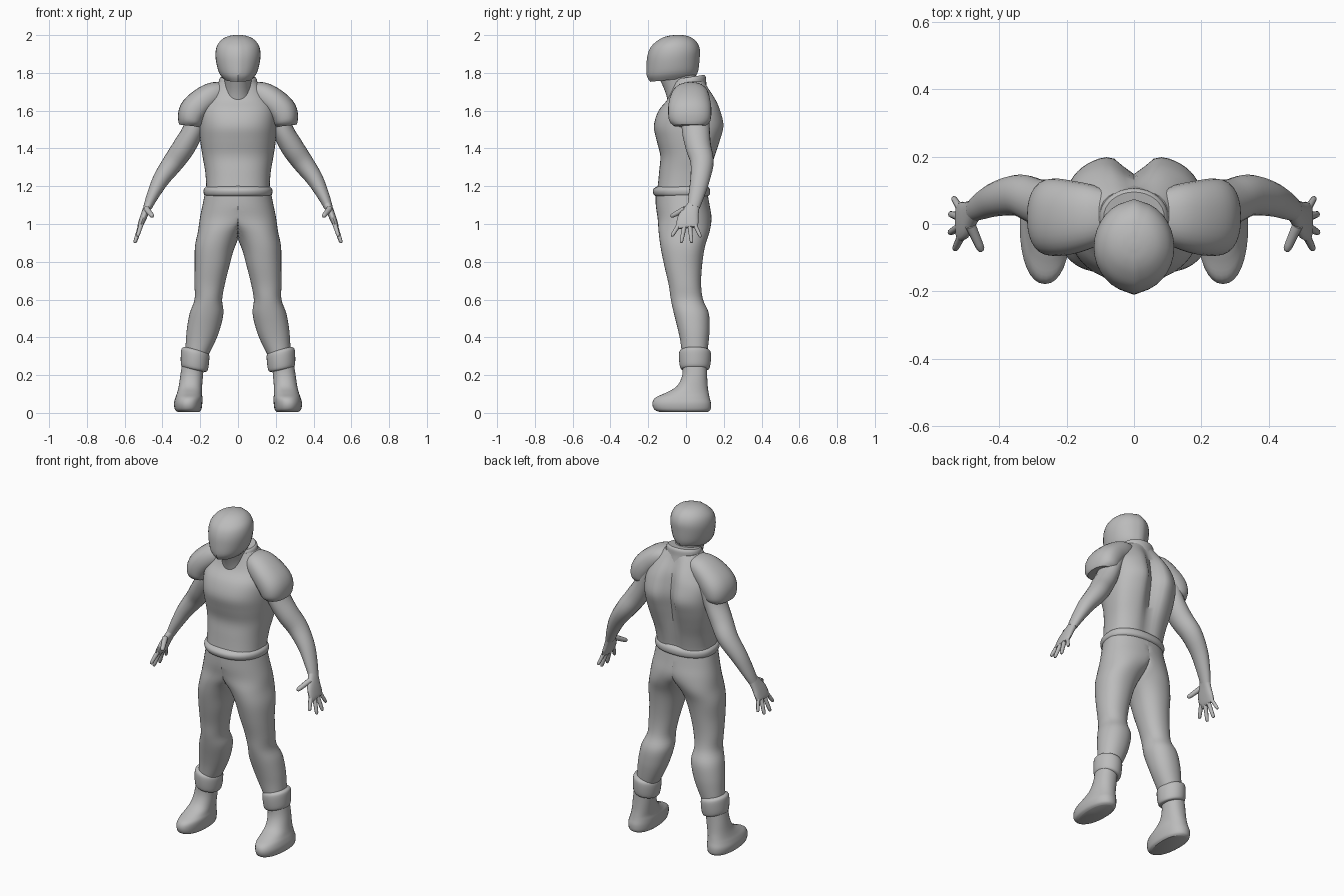
import bpy, bmesh, math
from mathutils import Vector

grey = bpy.data.materials.new("plain grey")
grey.diffuse_color = (0.5, 0.5, 0.5, 1)


def spline(rows, steps):
    """Smoothly interpolate rows of numbers (Catmull-Rom)."""
    out = []
    for i in range(len(rows) - 1):
        a, b = rows[max(i - 1, 0)], rows[i]
        c, d = rows[i + 1], rows[min(i + 2, len(rows) - 1)]
        for k in range(steps):
            t = k / steps
            out.append([0.5 * (2 * q + (r - p) * t + (2 * p - 5 * q + 4 * r - s) * t * t
                               + (3 * q - p - 3 * r + s) * t ** 3)
                        for p, q, r, s in zip(a, b, c, d)])
    return out + [list(rows[-1])]


def skin(name, rings, mirror, angle=40):
    """Join rings of points into a capped, smooth-shaded object."""
    bm = bmesh.new()
    loops = [[bm.verts.new(p) for p in ring] for ring in rings]
    n = len(loops[0])
    for a, b in zip(loops, loops[1:]):
        for i in range(n):
            j = (i + 1) % n
            bm.faces.new((a[i], a[j], b[j], b[i]))
    bm.faces.new(loops[0][::-1])
    bm.faces.new(loops[-1])
    bmesh.ops.recalc_face_normals(bm, faces=bm.faces)
    me = bpy.data.meshes.new(name)
    bm.to_mesh(me)
    bm.free()
    me.materials.append(grey)
    ob = bpy.data.objects.new(name, me)
    bpy.context.collection.objects.link(ob)
    if mirror:
        m = ob.modifiers.new("mirror", 'MIRROR')
        m.use_mirror_merge = False
    bpy.ops.object.select_all(action='DESELECT')
    ob.select_set(True)
    bpy.context.view_layer.objects.active = ob
    bpy.ops.object.shade_smooth_by_angle(angle=math.radians(angle))
    return ob


def power(v, p):
    return math.copysign(abs(v) ** (2 / p), v)


def stack(name, rows, mirror=False, n=32, p=2.0, steps=4, tilt=(0, 0), half=False, ridge=0):
    """Horizontal rings: z, centre x, half width, front y, widest y, back y, back groove."""
    rings = []
    for z, cx, rx, yf, yc, yb, g in spline([tuple(r) + (0,) * (7 - len(r)) for r in rows], steps):
        ring = []
        for i in range(n):
            a = 2 * math.pi * i / n
            dx, s = rx * power(math.cos(a), p), power(math.sin(a), p)
            y = yc + s * ((yb - yc) if s > 0 else (yc - yf))
            if s > 0:
                y -= g * math.exp(-(dx / 0.045) ** 2)
            if abs(dx) < 1e-4:
                y += math.copysign(ridge, s)
            x = cx + dx
            if half:
                x = max(x, 0)
            ring.append((x, y, z + tilt[0] * dx + tilt[1] * (y - yc)))
        rings.append(ring)
    return skin(name, rings, mirror)


def limb(name, rows, n=20, p=2.0, steps=4):
    """Rings square to a path: x, y, z, thickness radius, front-back radius."""
    pts = spline(rows, steps)
    rings = []
    for i, (x, y, z, ru, rv) in enumerate(pts):
        t = (Vector(pts[min(i + 1, len(pts) - 1)][:3]) - Vector(pts[max(i - 1, 0)][:3])).normalized()
        v = Vector((0, 1, 0))
        v = (v - t * v.dot(t)).normalized()
        u = v.cross(t)
        c = Vector((x, y, z))
        rings.append([c + u * ru * power(math.cos(2 * math.pi * k / n), p)
                      + v * rv * power(math.sin(2 * math.pi * k / n), p) for k in range(n)])
    return skin(name, rings, True)


# Helmet with a centre ridge
stack("helmet", [
    (1.765, 0, .072, -.185, -.07, .045), (1.80, 0, .100, -.203, -.07, .06),
    (1.86, 0, .116, -.204, -.07, .067), (1.91, 0, .119, -.198, -.07, .068),
    (1.95, 0, .108, -.180, -.07, .052), (1.98, 0, .080, -.145, -.065, .02),
    (1.995, 0, .045, -.11, -.065, -.02), (2.0, 0, .010, -.075, -.065, -.055)],
    tilt=(0, .1), ridge=.005)

# Neck and raised collar
stack("neck", [(1.62, 0, .085, -.09, 0, .09), (1.70, 0, .07, -.11, -.02, .075),
               (1.79, 0, .075, -.15, -.04, .05)])
stack("collar", [(1.69, 0, .115, -.085, .02, .115), (1.73, 0, .105, -.085, .02, .108),
                 (1.765, 0, .10, -.075, .02, .105), (1.778, 0, .09, -.065, .02, .095)],
      tilt=(0, .15))

# Shirt: broad back with a spine groove
stack("torso", [
    (1.17, 0, .172, -.155, 0, .115, .01), (1.20, 0, .168, -.150, 0, .118, .015),
    (1.28, 0, .174, -.142, .02, .135, .02), (1.36, 0, .188, -.136, .04, .16, .035),
    (1.44, 0, .200, -.155, .05, .187, .05), (1.52, 0, .205, -.170, .05, .208, .06),
    (1.60, 0, .200, -.145, .04, .190, .05), (1.66, 0, .170, -.098, .03, .165, .035),
    (1.72, 0, .130, -.075, .03, .125, .015), (1.755, 0, .100, -.07, .03, .10, 0)],
    n=56, p=2.4)

# Flared hem at the waist
stack("shirt_hem", [
    (1.145, 0, .165, -.155, 0, .11), (1.155, 0, .179, -.170, 0, .125),
    (1.175, 0, .183, -.176, 0, .128), (1.19, 0, .178, -.168, 0, .123),
    (1.20, 0, .165, -.150, 0, .112)], n=40, p=2.2, steps=3)

# Trousers: each half meets its mirror at the centre line
stack("trouser_leg", [
    (1.18, 0, .172, -.160, 0, .11), (1.10, 0, .188, -.160, 0, .125),
    (1.03, .03, .172, -.150, 0, .135), (.96, .09, .122, -.145, 0, .125),
    (.88, .122, .106, -.135, 0, .10), (.78, .137, .092, -.115, -.01, .085),
    (.68, .150, .080, -.092, 0, .08), (.60, .157, .073, -.080, .01, .09),
    (.53, .166, .089, -.065, .03, .12), (.45, .182, .088, -.045, .04, .125),
    (.38, .198, .078, -.030, .045, .12), (.30, .220, .060, -.02, .05, .11)],
    mirror=True, n=40, p=2.15, half=True)

# Ankle cuff and boot
stack("ankle_cuff", [
    (.228, .232, .055, -.015, .045, .11), (.238, .231, .070, -.030, .045, .125),
    (.285, .228, .075, -.037, .045, .132), (.325, .226, .073, -.035, .045, .13),
    (.338, .225, .058, -.018, .045, .112)], mirror=True, tilt=(.2, 0))
stack("boot", [
    (.005, .262, .058, -.140, 0, .115), (.018, .264, .070, -.168, 0, .13),
    (.05, .264, .075, -.178, 0, .132), (.08, .260, .072, -.163, 0, .125),
    (.105, .257, .066, -.110, .01, .12), (.14, .252, .062, -.050, .03, .115),
    (.20, .245, .060, -.020, .045, .112), (.28, .235, .058, -.02, .045, .112)],
    mirror=True, p=2.2)

# Shoulder pad
limb("shoulder_pad", [
    (.07, .03, 1.700, .050, .070), (.13, .025, 1.685, .066, .095),
    (.19, .02, 1.645, .074, .110), (.235, .02, 1.595, .078, .115),
    (.251, .02, 1.545, .068, .108), (.255, .02, 1.520, .056, .085)], n=28, p=2.3)

# Arm, hand and fingers
limb("arm", [
    (.19, .05, 1.62, .060, .075), (.235, .052, 1.50, .057, .074),
    (.285, .065, 1.41, .060, .068), (.34, .085, 1.33, .056, .062),
    (.405, .075, 1.24, .045, .052), (.452, .055, 1.15, .032, .042),
    (.478, .04, 1.09, .023, .033)])
limb("palm", [
    (.472, .043, 1.105, .022, .032), (.487, .028, 1.07, .020, .042),
    (.503, .012, 1.03, .018, .056), (.518, .005, .99, .014, .056),
    (.522, .005, .98, .007, .045)], p=2.3)
fingers = {"thumb": ((.485, -.005, 1.08), (.452, -.08, 1.04), .014),
           "index_finger": ((.512, -.035, 1.00), (.532, -.076, .935), .011),
           "middle_finger": ((.517, -.008, .99), (.547, -.026, .90), .011),
           "ring_finger": ((.517, .02, .99), (.546, .03, .90), .011),
           "little_finger": ((.515, .045, 1.00), (.536, .078, .93), .010)}
for name, (a, b, r) in fingers.items():
    a, b = Vector(a), Vector(b)
    limb(name, [tuple(a.lerp(b, t)) + (r * s, r * s)
                for t, s in ((0, 1.15), (.5, 1), (.9, .85), (1, .4))], n=10, steps=2)
